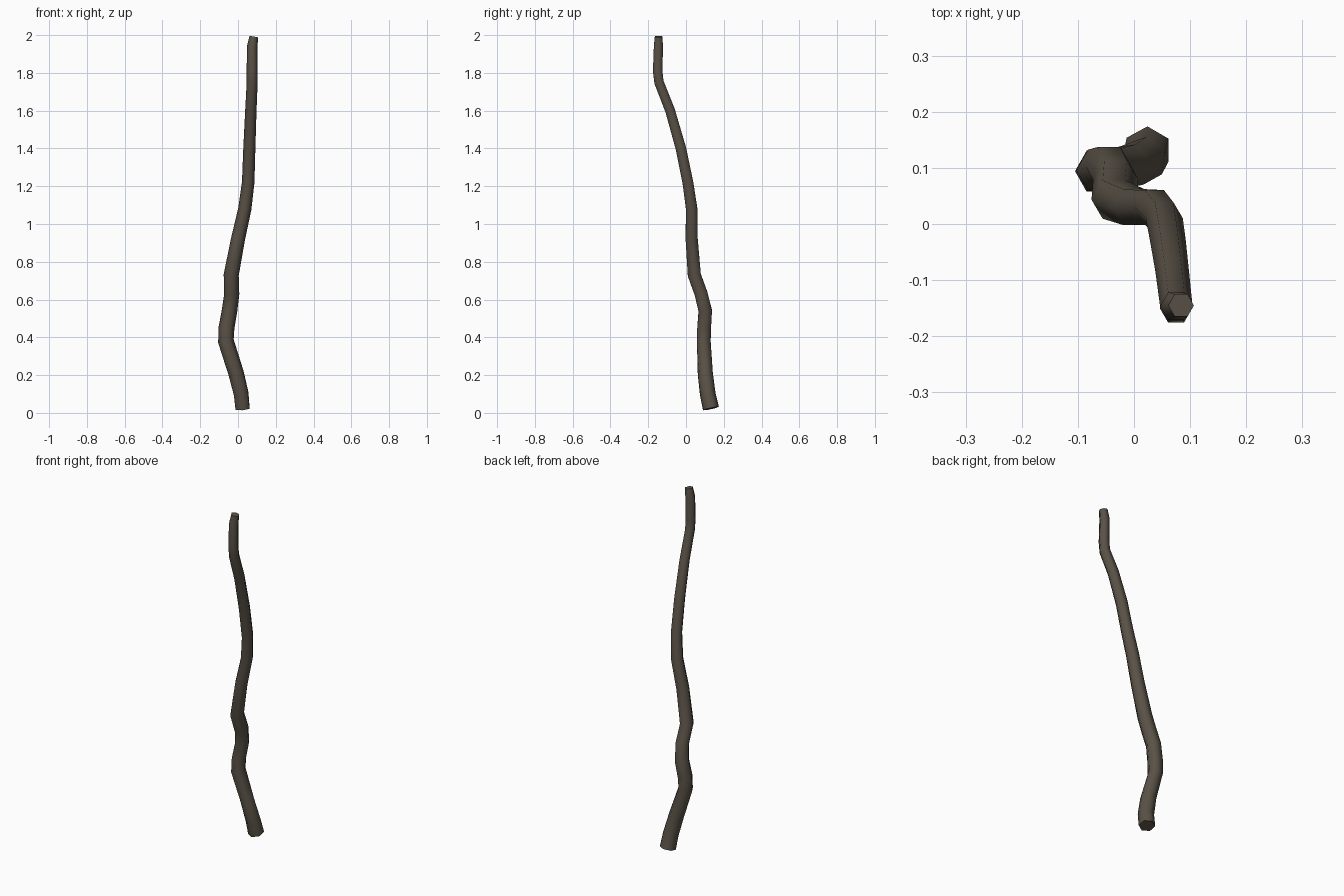
import bpy, bmesh, math
from mathutils import Vector

if "Cube" in bpy.data.objects:
    bpy.data.objects.remove(bpy.data.objects["Cube"])

# Centre line of the stick: x, y, z, radius, twist in degrees
PATH = [
    (0.024, 0.132, 0.023, 0.043, 30), (0.017, 0.115, 0.10, 0.042, 22),
    (-0.010, 0.102, 0.21, 0.042, 12), (-0.064, 0.094, 0.38, 0.042, 0),
    (-0.061, 0.096, 0.45, 0.042, 0), (-0.045, 0.102, 0.54, 0.041, 0),
    (-0.033, 0.080, 0.63, 0.040, 0), (-0.036, 0.044, 0.73, 0.040, 0),
    (0.000, 0.030, 0.92, 0.037, 0), (0.036, 0.030, 1.08, 0.035, 0),
    (0.054, 0.010, 1.22, 0.033, 0), (0.060, -0.027, 1.40, 0.032, 0),
    (0.068, -0.084, 1.60, 0.030, 0), (0.075, -0.143, 1.75, 0.029, 0),
    (0.075, -0.150, 1.81, 0.029, 0), (0.075, -0.146, 1.94, 0.028, 0),
    (0.084, -0.145, 1.992, 0.023, 0),
]
SIDES = 6

bark = bpy.data.materials.new("dark bark brown")
bark.diffuse_color = (0.10, 0.083, 0.062, 1)
bark.use_nodes = True
bark.node_tree.nodes["Principled BSDF"].inputs["Base Color"].default_value = bark.diffuse_color

# Six-sided tapering tube swept along the path, closed at both ends
bm = bmesh.new()
pts = [Vector(p[:3]) for p in PATH]
rings = []
for i, (x, y, z, r, twist) in enumerate(PATH):
    tan = (pts[min(i + 1, len(pts) - 1)] - pts[max(i - 1, 0)]).normalized()
    u = (Vector((1, 0, 0)) - tan * tan.x).normalized()
    v = tan.cross(u)
    ring = []
    for k in range(SIDES):
        a = math.tau * k / SIDES + math.radians(twist)
        ring.append(bm.verts.new(pts[i] + r * (u * math.cos(a) + v * math.sin(a))))
    rings.append(ring)
for a, b in zip(rings, rings[1:]):
    for k in range(SIDES):
        n = (k + 1) % SIDES
        bm.faces.new((a[k], a[n], b[n], b[k]))
bm.faces.new(rings[0][::-1])
bm.faces.new(rings[-1])

mesh = bpy.data.meshes.new("wooden_stick")
bm.to_mesh(mesh)
bm.free()
mesh.materials.append(bark)
stick = bpy.data.objects.new("wooden_stick", mesh)
bpy.context.collection.objects.link(stick)

# Smooth sides, crisp end caps
bpy.context.view_layer.objects.active = stick
stick.select_set(True)
bpy.ops.object.shade_smooth_by_angle(angle=math.radians(65))
